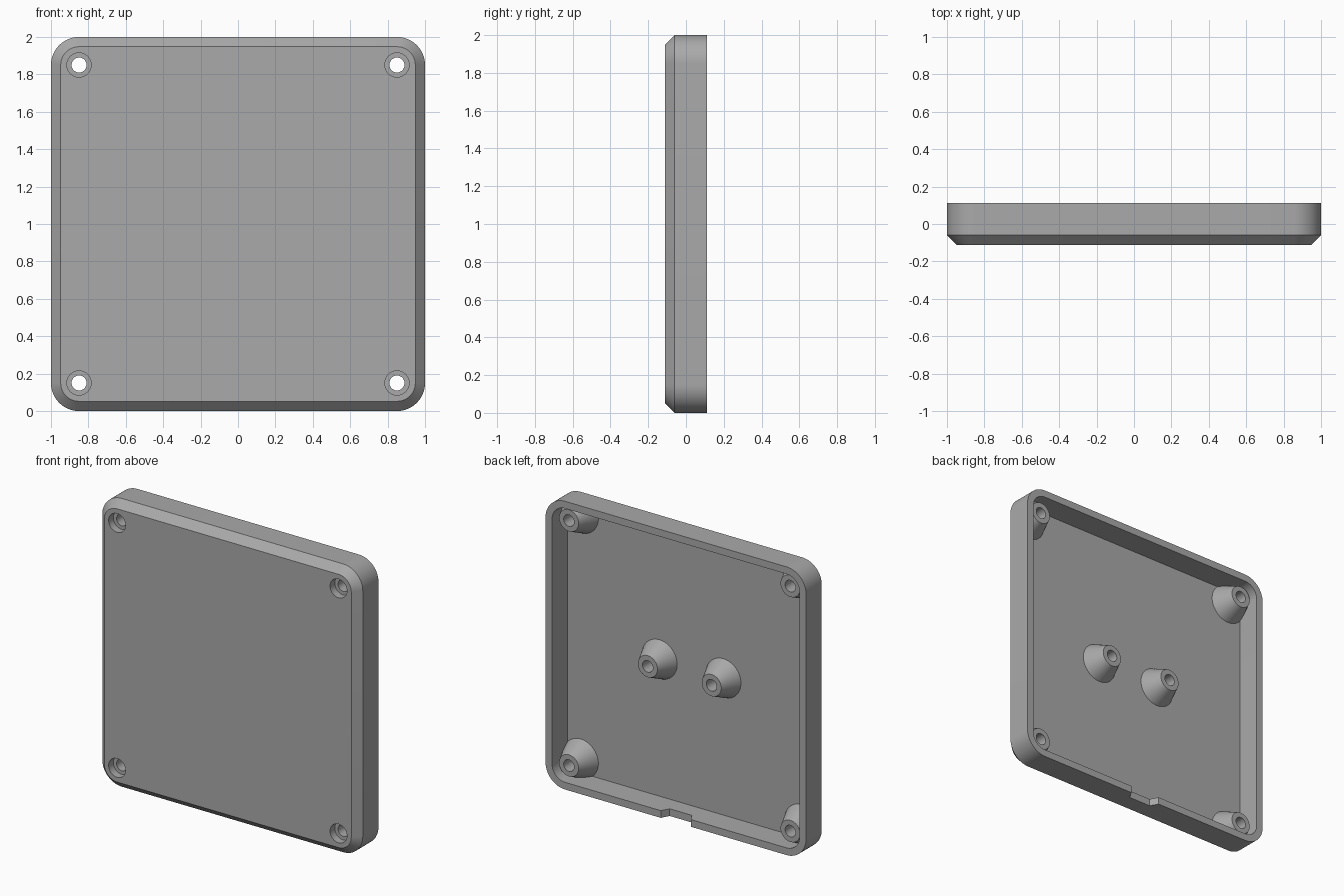
import bpy, bmesh, math
from mathutils import Matrix, Vector

cube = bpy.data.objects.get("Cube")
if cube:
    bpy.data.objects.remove(cube, do_unlink=True)

FRONT, BACK = -0.112, 0.112     # depth limits
FLOOR = -0.06                   # inside face of the panel
WALL, CHAMFER, CORNER = 0.05, 0.052, 0.15
BOSS_TOP = 0.07
SCREW = 0.85                    # corner screw offset from the centre
BORE, COUNTERBORE = 0.04, 0.065

grey = bpy.data.materials.new("plain_grey")
grey.use_nodes = True
grey.diffuse_color = (0.4, 0.4, 0.4, 1)
grey.node_tree.nodes["Principled BSDF"].inputs["Base Color"].default_value = (0.4, 0.4, 0.4, 1)


def make_object(name, bm):
    bmesh.ops.recalc_face_normals(bm, faces=bm.faces)
    mesh = bpy.data.meshes.new(name)
    bm.to_mesh(mesh)
    bm.free()
    mesh.materials.append(grey)
    obj = bpy.data.objects.new(name, mesh)
    bpy.context.collection.objects.link(obj)
    return obj


def activate(obj):
    bpy.ops.object.select_all(action='DESELECT')
    obj.select_set(True)
    bpy.context.view_layer.objects.active = obj


def smooth(obj):
    activate(obj)
    bpy.ops.object.shade_smooth_by_angle(angle=math.radians(30))


def loft(bm, rings):
    """Bridge successive closed rings of equal length."""
    loops = [[bm.verts.new(p) for p in ring] for ring in rings]
    for a, b in zip(loops, loops[1:]):
        for i in range(len(a)):
            j = (i + 1) % len(a)
            bm.faces.new((a[i], a[j], b[j], b[i]))
    return loops


def rounded_square(inset, y, steps=16):
    """Rounded square about z = 1, with corners concentric at every inset."""
    centre, radius = 1 - CORNER, CORNER - inset
    points = []
    for k in range(4):
        corner = math.pi / 4 + k * math.pi / 2
        cx = math.copysign(centre, math.cos(corner))
        cz = math.copysign(centre, math.sin(corner))
        for s in range(steps + 1):
            t = (k + s / steps) * math.pi / 2
            points.append(Vector((cx + radius * math.cos(t), y, 1 + cz + radius * math.sin(t))))
    return points


def circle(x, z, radius, y, sides=64):
    angles = [2 * math.pi * i / sides for i in range(sides)]
    return [Vector((x + radius * math.cos(t), y, z + radius * math.sin(t))) for t in angles]


def cut(target, cutter):
    mod = target.modifiers.new("cut", 'BOOLEAN')
    mod.operation, mod.solver, mod.object = 'DIFFERENCE', 'EXACT', cutter
    cutter.hide_render = True
    activate(target)
    bpy.ops.object.modifier_apply(modifier=mod.name)
    bpy.data.objects.remove(cutter, do_unlink=True)


# Tray: chamfered front panel with a raised wall behind it
bm = bmesh.new()
loops = loft(bm, [rounded_square(CHAMFER, FRONT), rounded_square(0, FRONT + CHAMFER),
                  rounded_square(0, BACK), rounded_square(WALL, BACK),
                  rounded_square(WALL, FLOOR)])
bm.faces.new(loops[0])
bm.faces.new(loops[-1])
tray = make_object("tray", bm)

corners = [(x, 1 + z) for x in (-SCREW, SCREW) for z in (-SCREW, SCREW)]

# Screw head recesses through the panel
for x, z in corners:
    bm = bmesh.new()
    ends = loft(bm, [circle(x, z, COUNTERBORE, FRONT - 0.1), circle(x, z, COUNTERBORE, 0)])
    for end in ends:
        bm.faces.new(end)
    cut(tray, make_object("recess_cutter", bm))

# Cable notch with sloped sides in the bottom wall
bm = bmesh.new()
profile = [(-0.085, BACK - 0.055), (0.085, BACK - 0.055), (0.145, BACK + 0.055), (-0.145, BACK + 0.055)]
ends = loft(bm, [[Vector((x, y, z)) for x, y in profile] for z in (-0.1, 0.09)])
for end in ends:
    bm.faces.new(end)
cut(tray, make_object("notch_cutter", bm))
smooth(tray)


def boss(name, x, z, recessed):
    """Tapered hollow post; a recessed one also carries the screw head seat."""
    profile = [(0.135, FLOOR), (0.075, BOSS_TOP), (BORE, BOSS_TOP), (BORE, FLOOR)]
    if recessed:
        profile.append((COUNTERBORE, FLOOR))
    bm = bmesh.new()
    loft(bm, [circle(x, z, r, y) for r, y in profile])
    smooth(make_object(name, bm))


# Corner screw posts and the two middle posts
for i, (x, z) in enumerate(corners):
    boss(f"corner_post_{i + 1}", x, z, True)
for side, x in (("right", -0.245), ("left", 0.245)):
    boss(f"middle_post_{side}", x, 1, False)
